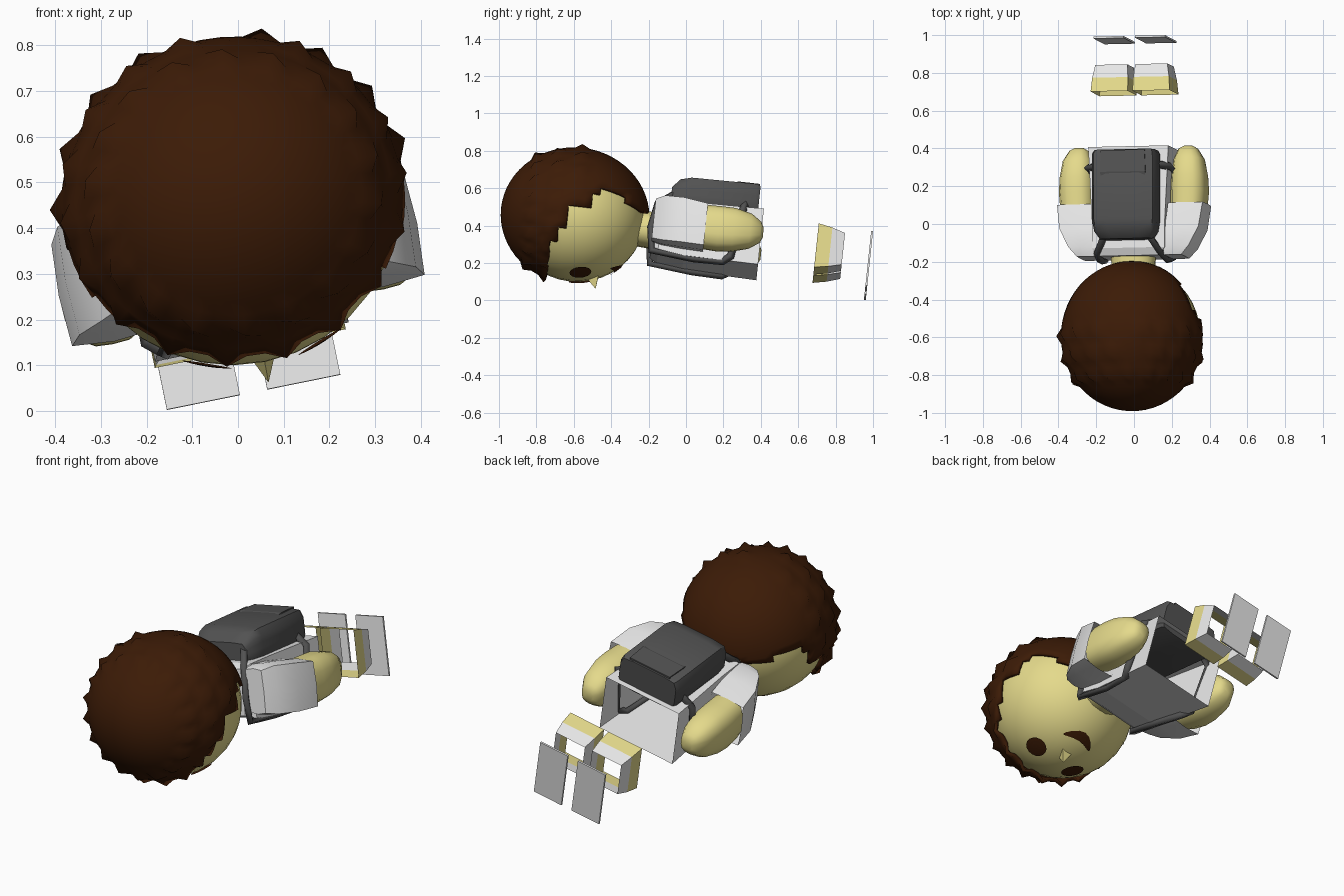
import bpy, bmesh, math
from mathutils import Vector, Matrix

if "Cube" in bpy.data.objects:
    bpy.data.objects.remove(bpy.data.objects["Cube"])

# The figure is built upright (z up, face to -y), then laid face down with a slight roll
a = math.radians(11.5)
U = Vector((0, -0.9945, 0.105)).normalized()
L = Vector((math.cos(a), math.sin(a) * U.z, -math.sin(a) * U.y))
B = U.cross(L)
POSE = Matrix((L, B, U)).transposed().to_4x4()
POSE.translation = (-0.003, 0, 0.356)


def material(name, rgb):
    m = bpy.data.materials.new(name)
    m.diffuse_color = (*rgb, 1)
    m.use_nodes = True
    m.node_tree.nodes["Principled BSDF"].inputs["Base Color"].default_value = m.diffuse_color
    return m


WHITE = material("white_cloth", (0.8, 0.8, 0.8))
SKIN = material("yellow_skin", (0.78, 0.70, 0.26))
BROWN = material("dark_brown", (0.045, 0.011, 0.002))
GREY = material("dark_grey", (0.085, 0.085, 0.085))


def place(name, mesh, mat, smooth=None):
    ob = bpy.data.objects.new(name, mesh)
    bpy.context.collection.objects.link(ob)
    mesh.materials.clear()
    mesh.materials.append(mat)
    ob.matrix_world = POSE
    if smooth:
        bpy.ops.object.select_all(action='DESELECT')
        ob.select_set(True)
        bpy.context.view_layer.objects.active = ob
        bpy.ops.object.shade_smooth_by_angle(angle=math.radians(smooth))
    return ob


def finish(name, bm, mat, smooth=None):
    bmesh.ops.recalc_face_normals(bm, faces=bm.faces[:])
    me = bpy.data.meshes.new(name)
    bm.to_mesh(me)
    bm.free()
    return place(name, me, mat, smooth)


def loft(name, sections, mat, n=4, e=40, caps=(True, True), smooth=None):
    """Skin sections (z, cx, cy, half_x, half_y) with squircle outlines of power e."""
    bm = bmesh.new()
    rings = []
    for z, cx, cy, hx, hy in sections:
        ring = []
        for i in range(n):
            t = math.pi / 4 + 2 * math.pi * i / n
            c, s = math.cos(t), math.sin(t)
            k = (abs(c) ** e + abs(s) ** e) ** (-1 / e)
            ring.append(bm.verts.new((cx + hx * c * k, cy + hy * s * k, z)))
        rings.append(ring)
    for r, q in zip(rings, rings[1:]):
        for i in range(n):
            bm.faces.new((r[i], r[(i + 1) % n], q[(i + 1) % n], q[i]))
    for use, ring in zip(caps, (rings[0], rings[-1])):
        if use:
            bm.faces.new(ring)
    return finish(name, bm, mat, smooth)


# Head
HC, HR = Vector((0, 0.035, 0.59)), Vector((0.36, 0.352, 0.365))
bm = bmesh.new()
bmesh.ops.create_uvsphere(bm, u_segments=32, v_segments=20, radius=1)
for v in bm.verts:
    v.co = Vector([v.co[k] * HR[k] for k in range(3)]) + HC
finish("head", bm, SKIN, 60)

# Hair: shell over the head with rows of tufts, cut away around the face
LINE = [(-0.45, 0.03), (-0.3, 0.04), (-0.2, 0.10), (-0.1, 0.08), (-0.08, 0.0), (0.03, -0.03),
        (0.06, -0.13), (0.12, -0.22), (0.16, -0.45), (0.5, -0.5)]


def hairline(z):
    for (z0, y0), (z1, y1) in zip(LINE, LINE[1:]):
        if z <= z1:
            return y0 + (y1 - y0) * (z - z0) / (z1 - z0)
    return -1


SEG, ROWS = 54, 30
bm = bmesh.new()
bmesh.ops.create_uvsphere(bm, u_segments=SEG, v_segments=ROWS, radius=1)
for v in bm.verts:
    p = v.co.copy()
    i = round(math.atan2(p.y, p.x) / (2 * math.pi / SEG))
    j = round(math.acos(max(-1, min(1, p.z))) / (math.pi / ROWS))
    tuft = 1.0
    if 7 < j < 18 and j % 3 == 0 and (i + j // 3) % 3 == 0:
        tuft = 1.065
    v.co = Vector((p.x * 0.378, p.y * 0.366, p.z * 0.398)) * tuft + Vector((0, 0.034, 0.60))


def on_face(f):
    c = f.calc_center_median() - HC
    return c.y < hairline(c.z)


bmesh.ops.delete(bm, geom=[f for f in bm.faces if on_face(f)], context='FACES')
hair = finish("hair", bm, BROWN, 50)
sol = hair.modifiers.new("thickness", 'SOLIDIFY')
sol.thickness, sol.offset = 0.02, -1


# Painted eyes and mouth: thin patches wrapped onto the front of the head
def patch(name, cx, cz, rx, rz, bend=0):
    bm = bmesh.new()

    def pt(r, t):
        x, z = r * rx * math.cos(t), r * rz * math.sin(t)
        X, Z = cx + x, cz + z + bend * x * x
        q = 1 - (X / HR.x) ** 2 - ((Z - HC.z) / HR.z) ** 2
        return bm.verts.new((X, HC.y - HR.y * math.sqrt(q) - 0.007, Z))
    mid = pt(0, 0)
    rings = [[pt(r, 2 * math.pi * i / 16) for i in range(16)] for r in (0.35, 0.7, 1)]
    for i in range(16):
        k = (i + 1) % 16
        bm.faces.new((mid, rings[0][i], rings[0][k]))
        for r, q in zip(rings, rings[1:]):
            bm.faces.new((r[i], q[i], q[k], r[k]))
    finish(name, bm, BROWN)


for s, side in ((1, "right"), (-1, "left")):
    patch("eye_" + side, s * 0.125, 0.54, 0.052, 0.058)
patch("mouth", 0, 0.34, 0.09, 0.02, 5)

# Nose: small pyramid
bm = bmesh.new()
base = [bm.verts.new(p) for p in ((-0.04, -0.26, 0.44), (0.04, -0.26, 0.44), (0, -0.27, 0.53))]
tip = bm.verts.new((0, -0.35, 0.45))
bm.faces.new(base)
for i in range(3):
    bm.faces.new((base[i], base[(i + 1) % 3], tip))
finish("nose", bm, SKIN)

# Neck and open-hemmed shirt
loft("neck", [(0.12, 0, 0, 0.125, 0.10), (0.27, 0, 0, 0.11, 0.09)], SKIN, 16, 2.5, smooth=40)
loft("shirt", [(-0.4, 0, -0.015, 0.22, 0.155), (0.0, 0, -0.01, 0.2, 0.15),
               (0.14, 0, 0, 0.2, 0.14), (0.18, 0, 0, 0.16, 0.12)], WHITE, caps=(False, True))

# Arms, legs and soles
for s, side in ((1, "right"), (-1, "left")):
    loft("sleeve_" + side, [(-0.1, s * 0.3, -0.015, 0.1, 0.122), (0.03, s * 0.285, 0, 0.097, 0.13),
                            (0.13, s * 0.255, 0.01, 0.075, 0.13), (0.18, s * 0.235, 0.01, 0.05, 0.115)],
         WHITE, 8, 10, (False, True), 30)
    loft("arm_" + side, [(-0.41, s * 0.295, -0.01, 0.025, 0.025), (-0.395, s * 0.295, -0.01, 0.05, 0.055),
                         (-0.34, s * 0.3, -0.01, 0.078, 0.092), (-0.25, s * 0.302, -0.012, 0.092, 0.115),
                         (-0.17, s * 0.302, -0.015, 0.096, 0.119), (-0.08, s * 0.298, -0.012, 0.092, 0.116)],
         SKIN, 16, 3, smooth=50)
    loft("leg_" + side, [(-0.70, s * 0.113, -0.03, 0.102, 0.122), (-0.775, s * 0.111, -0.03, 0.098, 0.108)],
         SKIN, caps=(False, False))
    loft("sock_" + side, [(-0.775, s * 0.111, -0.03, 0.098, 0.108), (-0.845, s * 0.108, -0.03, 0.088, 0.088)],
         WHITE, caps=(False, False))
    loft("sole_" + side, [(-0.993, s * 0.112 - 0.006, -0.066, 0.083, 0.152),
                          (-0.983, s * 0.112 - 0.006, -0.066, 0.083, 0.152)], WHITE)

# Backpack with raised pocket; its front is let into the back of the shirt
loft("backpack", [(-0.37, 0, 0.195, 0.165, 0.085), (-0.35, 0, 0.198, 0.175, 0.09),
                  (0.0, 0, 0.195, 0.175, 0.09), (0.06, 0, 0.19, 0.165, 0.08),
                  (0.1, 0, 0.175, 0.14, 0.05)], GREY, 20, 7, smooth=40)
loft("backpack_pocket", [(-0.365, 0, 0.27, 0.12, 0.02), (-0.25, 0, 0.27, 0.125, 0.02),
                         (-0.22, 0, 0.26, 0.12, 0.02)], GREY)

# Shoulder straps: over the shoulder, down the chest, round the side to the pack
PATH = [(0.12, 0.19, 0.08), (0.17, 0.12, 0.165), (0.18, -0.02, 0.19), (0.18, -0.145, 0.175),
        (0.18, -0.165, -0.05), (0.195, -0.168, -0.21), (0.222, -0.14, -0.25),
        (0.222, 0.12, -0.29), (0.15, 0.17, -0.30)]
for s, side in ((1, "right"), (-1, "left")):
    cu = bpy.data.curves.new("strap_path", 'CURVE')
    cu.dimensions = '3D'
    cu.bevel_depth, cu.bevel_resolution = 0.021, 0
    sp = cu.splines.new('POLY')
    sp.points.add(len(PATH) - 1)
    for p, (x, y, z) in zip(sp.points, PATH):
        p.co = (s * x, y, z, 1)
    tmp = bpy.data.objects.new("strap_helper", cu)
    bpy.context.collection.objects.link(tmp)
    bpy.context.view_layer.update()
    me = bpy.data.meshes.new_from_object(tmp.evaluated_get(bpy.context.evaluated_depsgraph_get()))
    bpy.data.objects.remove(tmp)
    place("strap_" + side, me, GREY)
